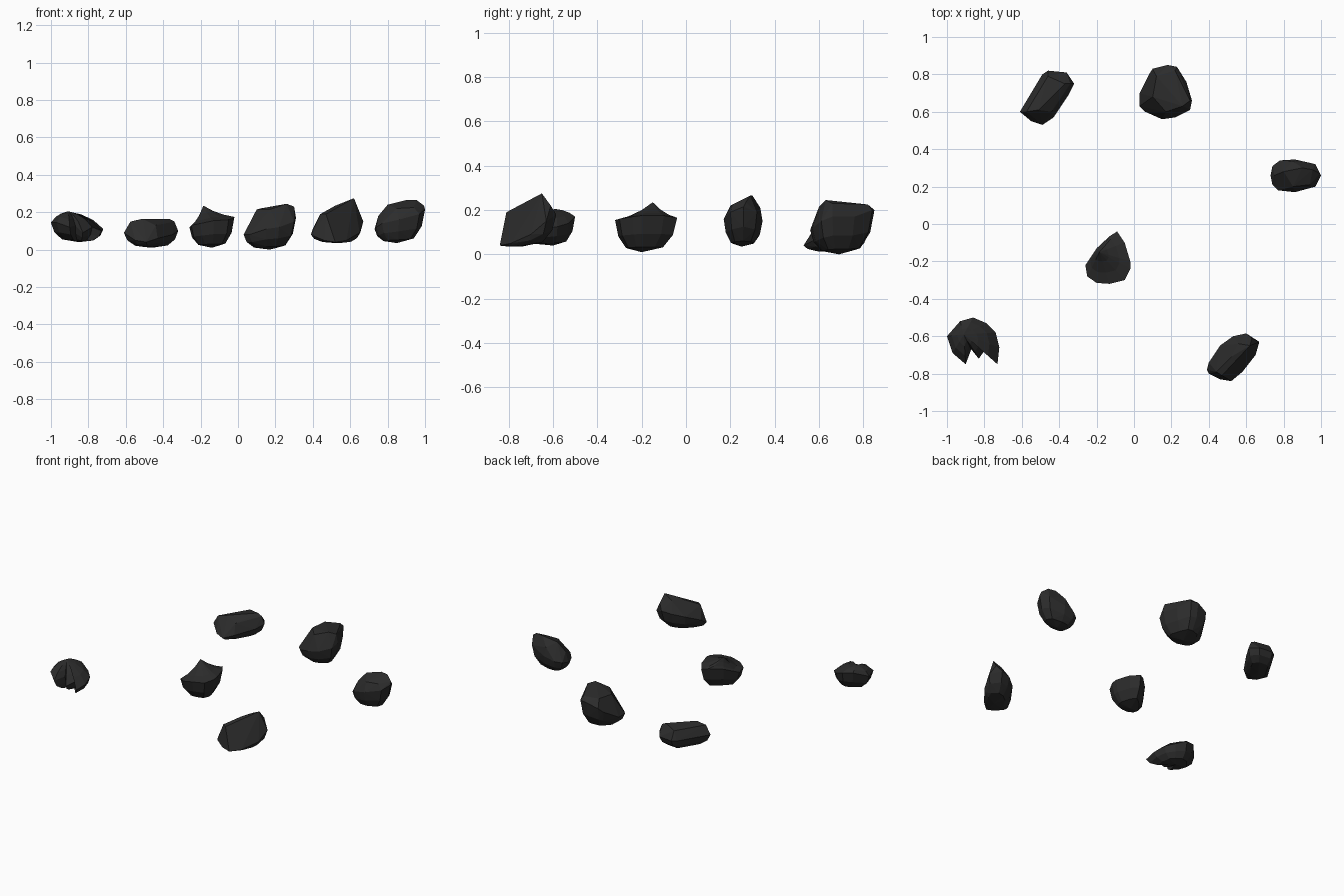
import bpy, bmesh
from mathutils import Vector

coal = bpy.data.materials.new("coal")
coal.diffuse_color = (0.025, 0.025, 0.025, 1)

# rounding of the underside and of the crown: (outline scale, share of height)
UNDER = [(0.88, 0.5), (0.6, 0.86)]
CROWN = [(0.72, 0.5), (0.4, 0.8)]


def ring_to(bm, rim, tip, profile):
    rings = []
    for s, h in profile:
        rings.append([bm.verts.new((tip.x + (p.x - tip.x) * s,
                                    tip.y + (p.y - tip.y) * s,
                                    p.z + (tip.z - p.z) * h)) for p in rim])
    return rings


def finish(name, bm):
    bmesh.ops.recalc_face_normals(bm, faces=bm.faces)
    mesh = bpy.data.meshes.new(name)
    bm.to_mesh(mesh)
    bm.free()
    mesh.materials.append(coal)
    ob = bpy.data.objects.new(name, mesh)
    bpy.context.collection.objects.link(ob)


def lofted_lump(name, rim, base, peak, crown=CROWN):
    """Jagged lump: rim outline lofted down to a base and up to a peak."""
    bm = bmesh.new()
    rim, n = [Vector(p) for p in rim], len(rim)
    edge = [bm.verts.new(p) for p in rim]
    for tip, profile in ((Vector(base), UNDER), (Vector(peak), crown)):
        rings = [edge] + ring_to(bm, rim, tip, profile)
        end = bm.verts.new(tip)
        for a, b in zip(rings, rings[1:]):
            for i in range(n):
                j = (i + 1) % n
                bm.faces.new((a[i], a[j], b[j], b[i]))
        for i in range(n):
            bm.faces.new((rings[-1][i], rings[-1][(i + 1) % n], end))
    finish(name, bm)


def split_lump(name, rim, base, corners):
    """Chunky lump: rounded underside, flat cleaved faces between top corners."""
    bm = bmesh.new()
    rim = [Vector(p) for p in rim]
    for p in rim + [Vector(base)] + [Vector(c) for c in corners]:
        bm.verts.new(p)
    ring_to(bm, rim, Vector(base), UNDER)
    res = bmesh.ops.convex_hull(bm, input=bm.verts[:])
    junk = {v for v in res["geom_interior"] + res["geom_unused"]
            if isinstance(v, bmesh.types.BMVert)}
    bmesh.ops.delete(bm, geom=list(junk), context='VERTS')
    finish(name, bm)


# clawed lump, front left
lofted_lump("clawed_lump",
    [(-1, -.6, .145), (-.93, -.52, .18), (-.86, -.5, .17), (-.79, -.53, .14),
     (-.74, -.58, .125), (-.72, -.66, .11), (-.73, -.75, .10), (-.78, -.65, .12),
     (-.83, -.72, .09), (-.87, -.67, .13), (-.9, -.75, .12), (-.97, -.69, .145)],
    (-.85, -.6, .04), (-.91, -.59, .205))

# peaked lump, centre
lofted_lump("peaked_lump",
    [(-.09, -.04, .165), (-.13, -.065, .17), (-.2, -.13, .16), (-.26, -.22, .12),
     (-.25, -.28, .13), (-.2, -.315, .14), (-.13, -.32, .155), (-.05, -.3, .16),
     (-.02, -.24, .17), (-.02, -.2, .175), (-.05, -.1, .175)],
    (-.14, -.2, .01), (-.185, -.15, .235), [(0.65, 0.2), (0.3, 0.55)])

# slab lump, back left
split_lump("slab_lump",
    [(-.61, .6, .09), (-.54, .7, .10), (-.49, .8, .09), (-.46, .82, .09),
     (-.36, .81, .09), (-.32, .75, .10), (-.35, .69, .08), (-.43, .57, .06),
     (-.49, .53, .04), (-.55, .55, .05)],
    (-.46, .68, .01),
    [(-.575, .6, .15), (-.51, .61, .165), (-.46, .79, .15), (-.37, .75, .165),
     (-.34, .75, .15), (-.44, .6, .13)])

# blocky lump, back
split_lump("blocky_lump",
    [(.03, .63, .08), (.03, .7, .08), (.08, .8, .14), (.1, .83, .17),
     (.18, .85, .2), (.23, .84, .2), (.28, .76, .17), (.31, .66, .17),
     (.3, .61, .15), (.22, .57, .12), (.15, .56, .11), (.06, .6, .08)],
    (.17, .69, 0),
    [(.1, .68, .215), (.12, .79, .22), (.22, .82, .225), (.26, .63, .245),
     (.3, .66, .23), (.17, .6, .215)])

# tilted lump, front right
split_lump("tilted_lump",
    [(.39, -.78, .08), (.4, -.74, .11), (.46, -.65, .15), (.53, -.6, .17),
     (.6, -.585, .18), (.67, -.63, .15), (.65, -.7, .09), (.58, -.79, .05),
     (.52, -.84, .04), (.46, -.83, .05), (.4, -.8, .075)],
    (.54, -.74, .035),
    [(.44, -.79, .19), (.47, -.81, .19), (.52, -.71, .235), (.56, -.64, .245),
     (.62, -.65, .275), (.63, -.61, .22)])

# oval lump, right
split_lump("oval_lump",
    [(.73, .26, .11), (.74, .31, .12), (.78, .34, .13), (.86, .345, .15),
     (.97, .32, .19), (1, .26, .215), (.97, .2, .19), (.86, .17, .16),
     (.77, .18, .14), (.74, .21, .12)],
    (.85, .25, .035),
    [(.75, .26, .18), (.8, .28, .24), (.9, .3, .265), (.955, .29, .265),
     (.995, .27, .235), (.85, .2, .22), (.94, .21, .225), (.85, .335, .21)])
